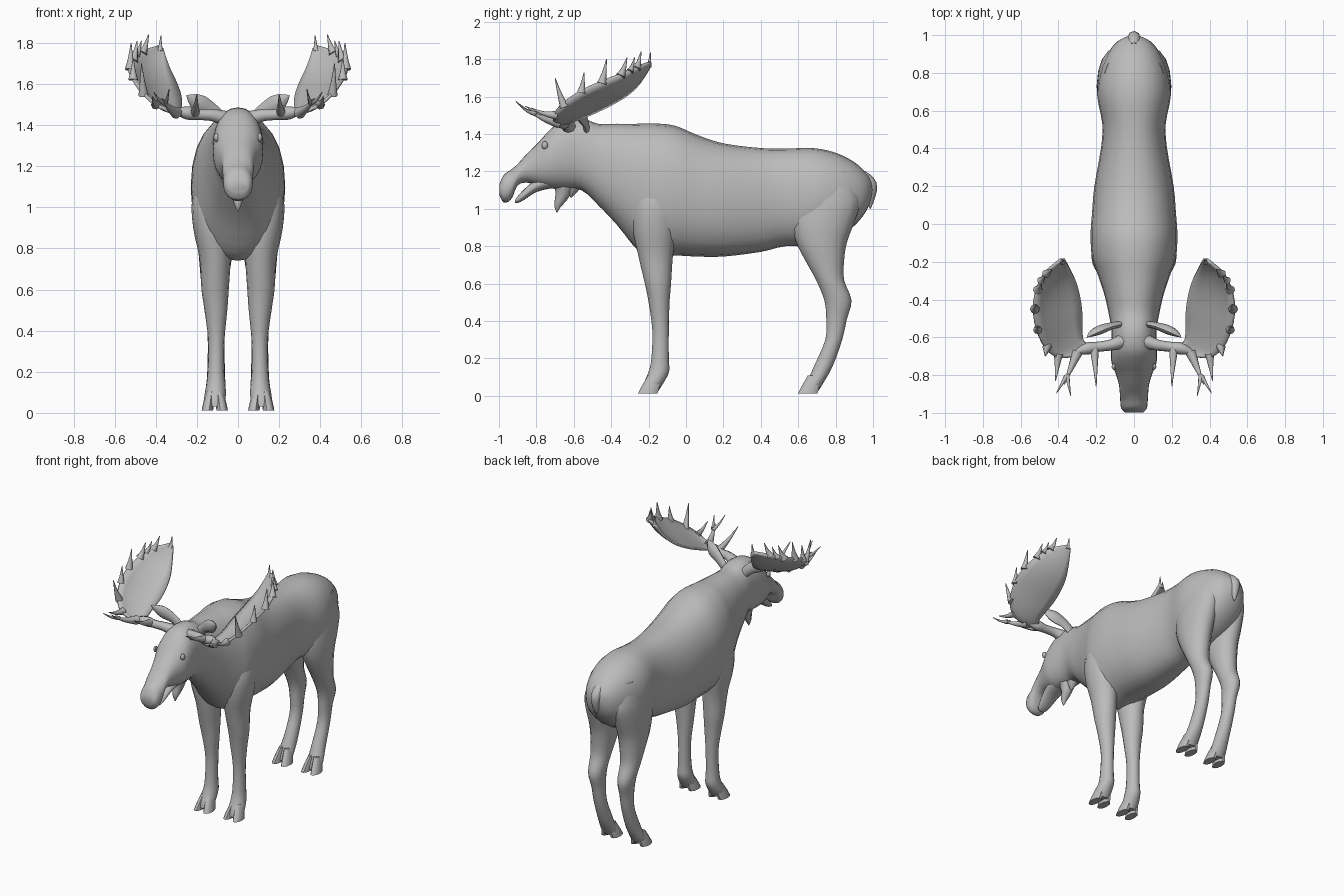
import bpy, math
from mathutils import Vector

hide = bpy.data.materials.new("grey hide")
hide.diffuse_color = (0.5, 0.5, 0.5, 1)


def make(name, verts, faces, mirror=False):
    me = bpy.data.meshes.new(name)
    me.from_pydata(verts, [], faces)
    ob = bpy.data.objects.new(name, me)
    bpy.context.collection.objects.link(ob)
    me.materials.append(hide)
    bpy.ops.object.select_all(action='DESELECT')
    bpy.context.view_layer.objects.active = ob
    ob.select_set(True)
    bpy.ops.object.mode_set(mode='EDIT')
    bpy.ops.mesh.select_all(action='SELECT')
    bpy.ops.mesh.normals_make_consistent(inside=False)
    bpy.ops.object.mode_set(mode='OBJECT')
    bpy.ops.object.shade_smooth_by_angle(angle=math.radians(50))
    if mirror:
        m = ob.modifiers.new("mirror", 'MIRROR')
        m.mirror_object = centre
        m.use_mirror_merge = False
    return ob


centre = bpy.data.objects.new("mirror_centre", None)
bpy.context.collection.objects.link(centre)
centre.hide_render = True


def smooth_rows(rows, n):
    """Catmull-Rom interpolation between rows of numbers."""
    out = []
    for i in range(len(rows) - 1):
        a, b, c, d = (rows[max(0, min(len(rows) - 1, i + k))] for k in (-1, 0, 1, 2))
        for s in range(n):
            t = s / n
            out.append([q + 0.5 * t * (r - p + t * (2 * p - 5 * q + 4 * r - w + t * (3 * (q - r) + w - p)))
                        for p, q, r, w in zip(a, b, c, d)])
    return out + [list(rows[-1])]


def loft(name, rings, seg=16, power=1.0, mirror=False):
    """Skin a list of (centre, u, v) elliptic rings and close both ends."""
    verts, faces = [], []
    for c, u, v in rings:
        for k in range(seg):
            a = 2 * math.pi * k / seg
            ca, sa = math.cos(a), math.sin(a)
            verts.append(c + u * math.copysign(abs(ca) ** power, ca) + v * math.copysign(abs(sa) ** power, sa))
    for i in range(len(rings) - 1):
        for k in range(seg):
            j = (k + 1) % seg
            faces.append((i * seg + k, i * seg + j, (i + 1) * seg + j, (i + 1) * seg + k))
    faces.append(tuple(range(seg)))
    faces.append(tuple(range(len(verts) - seg, len(verts))))
    return make(name, verts, faces, mirror)


def lengthwise(name, rows, n=3, **kw):
    """Rows are (y, bottom, top, half width), each an upright ring."""
    loft(name, [(Vector((0, y, (b + t) / 2)), Vector((w, 0, 0)), Vector((0, 0, (t - b) / 2)))
                for y, b, t, w in smooth_rows(rows, n)], **kw)


def upright(name, rows, n=3, **kw):
    """Rows are (z, y front, y back, x inner, x outer), each a level ring."""
    loft(name, [(Vector(((p + q) / 2, (f + b) / 2, z)), Vector(((q - p) / 2, 0, 0)), Vector((0, (b - f) / 2, 0)))
                for z, f, b, p, q in smooth_rows(rows, n)], mirror=True, **kw)


def tube(name, rows, n=4, seg=8, flat=1.0, mirror=True):
    """Rows are (x, y, z, radius) along a curved path."""
    pts = smooth_rows(rows, n)
    rings = []
    for i, p in enumerate(pts):
        d = Vector(pts[min(i + 1, len(pts) - 1)][:3]) - Vector(pts[max(i - 1, 0)][:3])
        u = d.cross(Vector((0.1, 1, 0.05))).normalized()
        v = d.cross(u).normalized()
        r = max(p[3], 0.001)
        rings.append((Vector(p[:3]), u * r, v * r * flat))
    loft(name, rings, seg=seg, mirror=mirror)


# Trunk, neck, skull and upper muzzle
lengthwise("body_and_head", [
    (0.998, 1.08, 1.14, 0.025), (0.965, 0.99, 1.19, 0.09), (0.90, 0.91, 1.25, 0.14),
    (0.80, 0.84, 1.30, 0.18), (0.68, 0.80, 1.325, 0.195), (0.53, 0.80, 1.322, 0.168),
    (0.40, 0.77, 1.325, 0.175), (0.20, 0.745, 1.35, 0.21), (0.06, 0.745, 1.395, 0.222),
    (-0.06, 0.75, 1.445, 0.23), (-0.18, 0.74, 1.457, 0.222), (-0.26, 0.78, 1.455, 0.195),
    (-0.37, 0.915, 1.455, 0.158), (-0.47, 1.02, 1.455, 0.135), (-0.56, 1.10, 1.485, 0.12),
    (-0.66, 1.105, 1.475, 0.122), (-0.73, 1.11, 1.42, 0.12), (-0.79, 1.125, 1.355, 0.098),
    (-0.85, 1.14, 1.295, 0.08), (-0.90, 1.125, 1.24, 0.075), (-0.935, 1.05, 1.21, 0.073),
    (-0.975, 1.035, 1.18, 0.068), (-0.998, 1.075, 1.13, 0.05)], seg=24, power=0.9)

# Hanging lower jaw and throat bell
lengthwise("lower_jaw", [(-0.72, 1.11, 1.19, 0.07), (-0.80, 1.09, 1.16, 0.06),
                         (-0.87, 1.045, 1.10, 0.045), (-0.905, 1.03, 1.06, 0.03), (-0.915, 1.035, 1.045, 0.01)])
tube("throat_bell", [(0, -0.65, 1.15, 0.06), (0, -0.66, 1.08, 0.04), (0, -0.685, 1.02, 0.02),
                     (0, -0.69, 0.98, 0.002)], mirror=False)
tube("throat_tuft", [(0, -0.60, 1.14, 0.05), (0, -0.61, 1.09, 0.025), (0, -0.615, 1.06, 0.002)], mirror=False)

# Legs
upright("front_leg", [
    (1.22, -0.22, -0.08, 0.05, 0.16), (1.05, -0.28, -0.05, 0.04, 0.222), (0.90, -0.285, -0.05, 0.03, 0.218),
    (0.75, -0.255, -0.07, 0.035, 0.187), (0.60, -0.22, -0.08, 0.045, 0.178), (0.50, -0.20, -0.088, 0.052, 0.163),
    (0.35, -0.18, -0.092, 0.066, 0.145), (0.20, -0.185, -0.092, 0.066, 0.148),
    (0.13, -0.20, -0.09, 0.06, 0.155), (0.07, -0.225, -0.12, 0.06, 0.165), (0.03, -0.235, -0.145, 0.065, 0.16)])
upright("back_leg", [
    (1.20, 0.64, 0.88, 0.02, 0.16), (1.05, 0.58, 0.93, 0.015, 0.19), (0.93, 0.565, 0.90, 0.015, 0.198),
    (0.82, 0.59, 0.86, 0.02, 0.195), (0.72, 0.64, 0.845, 0.035, 0.187), (0.62, 0.695, 0.845, 0.05, 0.178),
    (0.51, 0.74, 0.885, 0.06, 0.165), (0.41, 0.75, 0.86, 0.066, 0.15), (0.30, 0.745, 0.835, 0.066, 0.147),
    (0.16, 0.685, 0.785, 0.062, 0.152), (0.07, 0.645, 0.735, 0.06, 0.165), (0.03, 0.635, 0.71, 0.065, 0.16)])

# Two splayed toes on every foot
for foot, y in (("front", -0.15), ("back", 0.705)):
    for side, s in (("inner", -1), ("outer", 1)):
        x = 0.113
        edges = [sorted((x + s * a, x + s * b)) for a, b in ((0.0, 0.04), (0.004, 0.056), (0.008, 0.064))]
        upright(foot + "_" + side + "_toe", [
            (0.11, y - 0.055, y + 0.02, *edges[0]), (0.05, y - 0.09, y + 0.01, *edges[1]),
            (0.012, y - 0.11, y, *edges[2])], seg=10)

# Tail, ears and eyes
tube("tail", [(0, 0.94, 1.18, 0.03), (0, 0.985, 1.13, 0.035), (0, 0.985, 1.06, 0.026),
              (0, 0.985, 1.00, 0.002)], mirror=False)
tube("ear", [(0.07, -0.53, 1.42, 0.03), (0.12, -0.54, 1.465, 0.035), (0.18, -0.56, 1.50, 0.045),
             (0.22, -0.58, 1.525, 0.03), (0.25, -0.60, 1.545, 0.002)], flat=0.55)
tube("eye", [(0.100, -0.755, 1.34, 0.022), (0.112, -0.757, 1.34, 0.018), (0.118, -0.758, 1.34, 0.004)], flat=0.8)

# Antler stem
tube("antler_stem", [(0.06, -0.62, 1.43, 0.04), (0.12, -0.64, 1.448, 0.03), (0.19, -0.65, 1.452, 0.027),
                     (0.25, -0.66, 1.46, 0.032), (0.31, -0.68, 1.47, 0.01)])

# Cupped antler palm between an inner and an outer edge
palm = smooth_rows([
    (0.22, -0.645, 1.455, 0.28, -0.69, 1.455), (0.265, -0.62, 1.465, 0.39, -0.71, 1.495),
    (0.275, -0.55, 1.49, 0.465, -0.66, 1.56), (0.275, -0.47, 1.525, 0.513, -0.56, 1.63),
    (0.285, -0.39, 1.565, 0.53, -0.45, 1.68), (0.305, -0.31, 1.615, 0.515, -0.35, 1.72),
    (0.335, -0.245, 1.68, 0.47, -0.26, 1.76), (0.365, -0.19, 1.77, 0.39, -0.19, 1.785)], 3)
across = 7
verts, faces = [], []
for r in palm:
    a, b = Vector(r[:3]), Vector(r[3:])
    for k in range(across):
        t = k / (across - 1)
        dip = 0.6 * t * (1 - t) * (b - a).length
        verts.append(a.lerp(b, t) + Vector((0.35, 0, -0.5)) * dip)
for i in range(len(palm) - 1):
    for k in range(across - 1):
        p = i * across + k
        faces.append((p, p + 1, p + across + 1, p + across))
blade = make("antler_palm", verts, faces, mirror=True)
thick = blade.modifiers.new("thickness", 'SOLIDIFY')
thick.thickness, thick.offset = 0.016, 0
blade.modifiers.move(1, 0)

# Tines: base, tip and base radius
tines = [((0.46, -0.65, 1.545), (0.47, -0.70, 1.70), 0.025), ((0.51, -0.56, 1.62), (0.51, -0.545, 1.73), 0.024),
         ((0.525, -0.45, 1.67), (0.52, -0.425, 1.80), 0.026), ((0.51, -0.35, 1.71), (0.49, -0.315, 1.81), 0.026),
         ((0.465, -0.265, 1.75), (0.435, -0.24, 1.84), 0.024), ((0.495, -0.30, 1.735), (0.47, -0.275, 1.81), 0.02),
         ((0.38, -0.20, 1.76), (0.375, -0.19, 1.835), 0.017),
         ((0.21, -0.65, 1.455), (0.20, -0.86, 1.55), 0.026), ((0.40, -0.69, 1.50), (0.415, -0.83, 1.54), 0.024),
         ((0.30, -0.68, 1.46), (0.37, -0.85, 1.53), 0.03), ((0.355, -0.80, 1.505), (0.335, -0.91, 1.575), 0.014),
         ((0.36, -0.81, 1.51), (0.41, -0.895, 1.56), 0.014)]
for i, (a, b, r) in enumerate(tines):
    a, b = Vector(a), Vector(b)
    m = a.lerp(b, 0.5) + Vector((0, 0, -0.01))
    tube("antler_tine_%d" % (i + 1), [(*a, r), (*m, r * 0.5), (*b, 0.002)], n=3)
